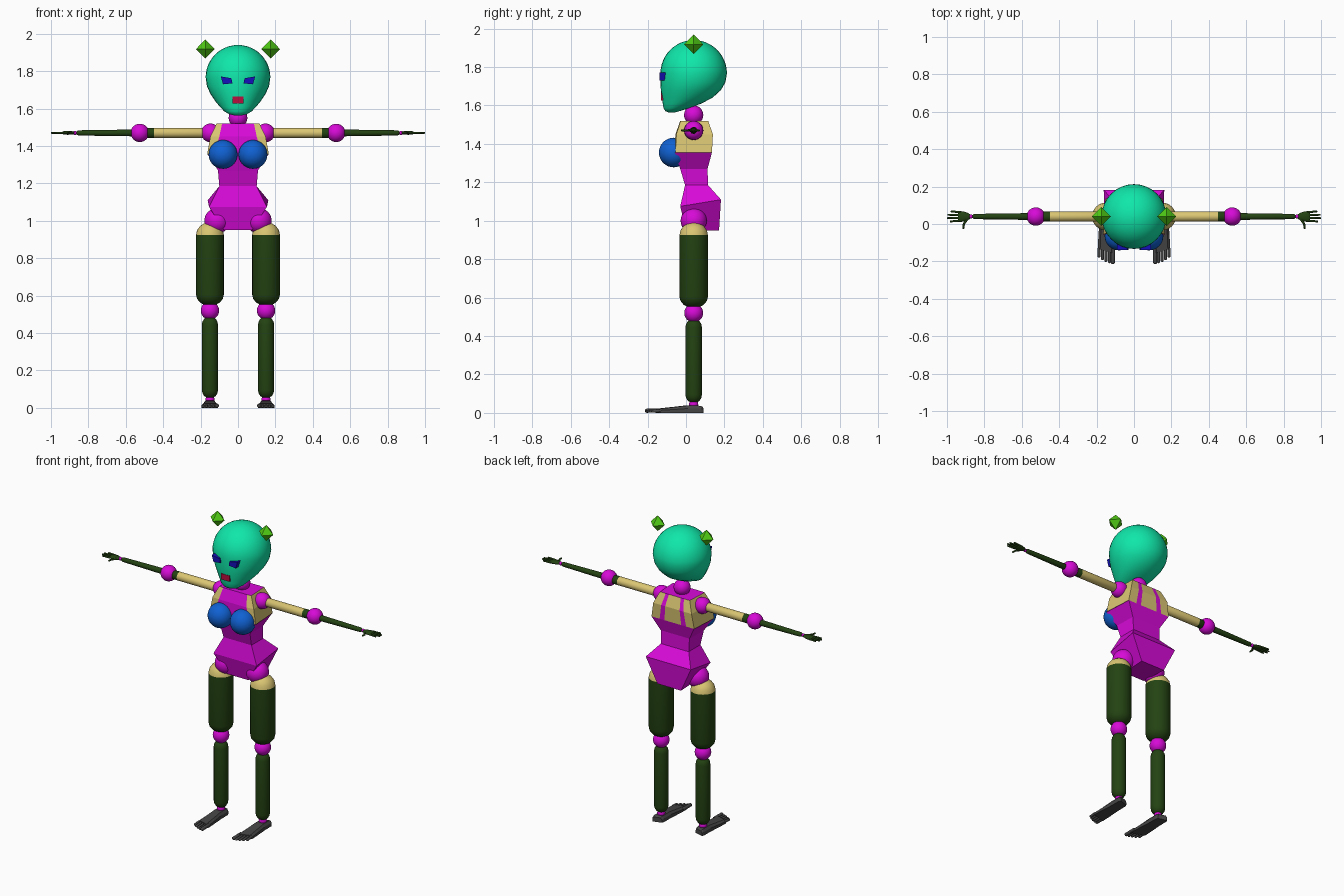
import bpy, bmesh, math
from mathutils import Vector

if "Cube" in bpy.data.objects:
    bpy.data.objects.remove(bpy.data.objects["Cube"])

def mat(name, r, g, b):
    m = bpy.data.materials.new(name)
    m.diffuse_color = (r, g, b, 1)
    m.use_nodes = True
    m.node_tree.nodes["Principled BSDF"].inputs["Base Color"].default_value = m.diffuse_color
    return m

TEAL = mat("teal", 0.005, 0.8, 0.4)
MAGENTA = mat("magenta", 0.68, 0.003, 0.68)
TAN = mat("tan", 0.7, 0.56, 0.17)
DARK = mat("dark_green", 0.017, 0.055, 0.006)
BLUE = mat("blue", 0.005, 0.12, 0.65)
LIME = mat("lime", 0.08, 0.6, 0.007)
NAVY = mat("navy", 0.007, 0.005, 0.5)
RED = mat("red", 0.48, 0.005, 0.05)
GREY = mat("charcoal", 0.06, 0.06, 0.06)
Y = 0.04                                   # y of the body axis

def finish(name, bm, mats, smooth=True):
    bmesh.ops.recalc_face_normals(bm, faces=bm.faces)
    me = bpy.data.meshes.new(name)
    bm.to_mesh(me)
    bm.free()
    for m in mats:
        me.materials.append(m)
    if smooth:
        me.shade_smooth()
        me.set_sharp_from_angle(angle=math.radians(40))
    ob = bpy.data.objects.new(name, me)
    bpy.context.collection.objects.link(ob)
    return ob

def loft(name, rings, mats, smooth=True, pick=None):
    """Skin equal-length rings and cap both ends; pick(ring, column) gives a material slot."""
    bm = bmesh.new()
    vs = [[bm.verts.new(p) for p in ring] for ring in rings]
    n = len(vs[0])
    for i in range(len(vs) - 1):
        for j in range(n):
            k = (j + 1) % n
            f = bm.faces.new((vs[i][j], vs[i][k], vs[i + 1][k], vs[i + 1][j]))
            f.material_index = pick(i, j) if pick else 0
    bm.faces.new(vs[0])
    bm.faces.new(vs[-1])
    return finish(name, bm, mats, smooth)

def rod(name, a, b, ra, rb, m, cap_a=0.0, cap_b=0.0, n=32):
    """Round bar from a to b, with rounded ends of the given depth."""
    a, b = Vector(a), Vector(b)
    d = b - a
    L = d.length
    q = d.to_track_quat('Z', 'Y')
    prof = []
    if cap_a:
        prof += [(cap_a * (1 - math.cos(t)), ra * math.sin(t)) for t in (0.12, 0.4, 0.8, 1.2)]
    prof += [(cap_a, ra), (L - cap_b, rb)]
    if cap_b:
        prof += [(L - cap_b * (1 - math.cos(t)), rb * math.sin(t)) for t in (1.2, 0.8, 0.4, 0.12)]
    rings = [[a + q @ Vector((r * math.cos(2 * math.pi * k / n), r * math.sin(2 * math.pi * k / n), h))
              for k in range(n)] for h, r in prof]
    return loft(name, rings, [m])

def ball(name, c, r, m):
    bm = bmesh.new()
    bmesh.ops.create_uvsphere(bm, u_segments=32, v_segments=16, radius=r)
    bmesh.ops.translate(bm, verts=bm.verts, vec=c)
    return finish(name, bm, [m])

def plate(name, xz, y0, y1, m):
    return loft(name, [[(x, y, z) for x, z in xz] for y in (y0, y1)], [m], False)

# head: round skull running into a forward chin (z, front y, back y, half width)
zc, R = 1.767, 0.173
rows = [(1.563, -.09, -.06, .018), (1.57, -.107, -.035, .048), (1.585, -.117, .015, .073),
        (1.61, -.121, .08, .097), (1.64, -.126, .138, .122), (1.68, -.131, .182, .148),
        (1.72, -.133, .205, .166)]
for k in range(12):
    t = k * math.pi / 2 / 12
    r = R * math.cos(t)
    rows.append((zc + R * math.sin(t), Y - r, Y + r, r))
rows.append((zc + R, Y - .003, Y + .003, .003))
loft("head", [[(w * math.sin(2 * math.pi * k / 32), (f + b) / 2 - (b - f) / 2 * math.cos(2 * math.pi * k / 32), z)
               for k in range(32)] for z, f, b, w in rows], [TEAL])
plate("mouth", [(-.03, 1.627), (.03, 1.627), (.03, 1.665), (-.03, 1.665)], -.131, -.1, RED)
ball("neck", (0, Y, 1.55), 0.05, MAGENTA)

# chest: magenta core with tan side panels and back panel
def chest_ring(z, xi, xo, yf, yo, yb, s1, s2):
    half = [(xi, yf), (xo, yo), (xo * .93, yb), (s1, yb), (s2, yb)]
    return [(x, y, z) for x, y in half] + [(-x, y, z) for x, y in reversed(half)]
loft("chest", [chest_ring(1.355, .125, .165, -.06, -.055, .135, .095, .06),
               chest_ring(1.45, .10, .148, -.055, -.05, .14, .08, .052),
               chest_ring(1.52, .085, .115, -.03, -.028, .115, .065, .042)],
     [MAGENTA, TAN], False, lambda i, j: 0 if j in (3, 5, 9) else 1)

# waist and pelvis: faceted blocks (front z, back z, front half width, back half width, front y, back y)
def block_ring(zf, zb, wf, wb, yf, yb):
    return [(-wf, yf, zf), (wf, yf, zf), (wb, yb, zb), (-wb, yb, zb)]
loft("waist", [block_ring(1.185, 1.185, .10, .10, -.005, .115),
               block_ring(1.27, 1.27, .107, .103, -.03, .112),
               block_ring(1.355, 1.355, .162, .152, -.058, .135)], [MAGENTA], False)
loft("pelvis", [block_ring(.95, .95, .075, .085, .0, .172),
                block_ring(1.075, 1.11, .155, .162, -.03, .182),
                block_ring(1.185, 1.185, .10, .10, -.005, .115)], [MAGENTA], False)

for s, side in ((-1, "right"), (1, "left")):
    # face and head ornaments
    plate(side + "_eye", [(s * .092, 1.772), (s * .035, 1.762), (s * .03, 1.735), (s * .08, 1.73)],
          -.138, -.09, NAVY)
    bm = bmesh.new()
    c = Vector((s * .175, Y, 1.918))
    top, bot = bm.verts.new(c + Vector((0, 0, .051))), bm.verts.new(c - Vector((0, 0, .051)))
    eq = [bm.verts.new(c + Vector(v)) for v in ((.05, 0, 0), (0, .05, 0), (-.05, 0, 0), (0, -.05, 0))]
    for k in range(4):
        for tip in (top, bot):
            bm.faces.new((eq[k], eq[(k + 1) % 4], tip))
    finish(side + "_hair_gem", bm, [LIME], False)
    ball(side + "_breast", (s * .08, -.064, 1.355), 0.077, BLUE)

    # arm
    def A(x, y=Y, z=1.47):
        return (s * x, y, z)
    ball(side + "_shoulder", A(.147), 0.05, MAGENTA)
    rod(side + "_upper_arm", A(.17), A(.45), .027, .027, TAN, .01)
    rod(side + "_arm_cuff", A(.45), A(.495), .027, .027, DARK, 0, .01)
    ball(side + "_elbow", A(.525), 0.049, MAGENTA)
    rod(side + "_forearm", A(.55), A(.865), .018, .014, DARK, .02, .015)
    ball(side + "_wrist", A(.872), 0.011, MAGENTA)

    # hand
    loft(side + "_palm", [[A(x, Y + w * math.cos(k * math.pi / 6), 1.47 + h * math.sin(k * math.pi / 6))
                           for k in range(12)]
                          for x, w, h in ((.872, .008, .006), (.885, .018, .009), (.91, .027, .01),
                                          (.932, .029, .009), (.94, .024, .005))], [DARK])
    for k, tip in enumerate((.985, 1.0, .998, .98)):
        y = Y - .022 + k * .015
        rod(f"{side}_finger_{k + 1}", A(.925, y), A(tip, y + (k - 1.5) * .003), .006, .005, DARK, .004, .004, 10)
    rod(side + "_thumb", A(.89, .03), A(.91, .0), .007, .006, DARK, .004, .004, 10)
    rod(side + "_thumb_tip", A(.91, .003), A(.912, -.027), .006, .005, DARK, .004, .004, 10)

    # leg
    def G(z):
        return (s * .15, Y, z)
    ball(side + "_hip", (s * .112, Y, 1.0), 0.068, MAGENTA)
    rod(side + "_thigh_top", G(.925), G(.993), .074, .074, TAN, 0, .068)
    rod(side + "_thigh", G(.545), G(.925), .074, .074, DARK, .06)
    ball(side + "_knee", G(.52), 0.049, MAGENTA)
    rod(side + "_shin", G(.05), G(.49), .043, .043, DARK, .045, .045)
    ball(side + "_ankle", G(.045), 0.024, MAGENTA)

    # foot with five toes, big toe on the inside
    def foot_ring(y, w, h):
        return [(s * .15 + x, y + x * s * .3, z) for x, z in
                ((-w, 0), (w, 0), (w, h * .6), (w * .7, h), (-w * .7, h), (-w, h * .6))]
    loft(side + "_foot", [foot_ring(*r) for r in ((.083, .028, .03), (.07, .034, .037), (.0, .035, .038),
                                                  (-.07, .04, .03), (-.145, .044, .022))], [GREY], False)
    for k, tip in enumerate((-.214, -.21, -.203, -.193, -.18)):
        x = s * (.113 + k * .0185)
        r = .011 if k == 0 else .008
        rod(f"{side}_toe_{k + 1}", (x, -.125, .012), (x, tip, r), r, r, GREY, .006, .008, 10)
